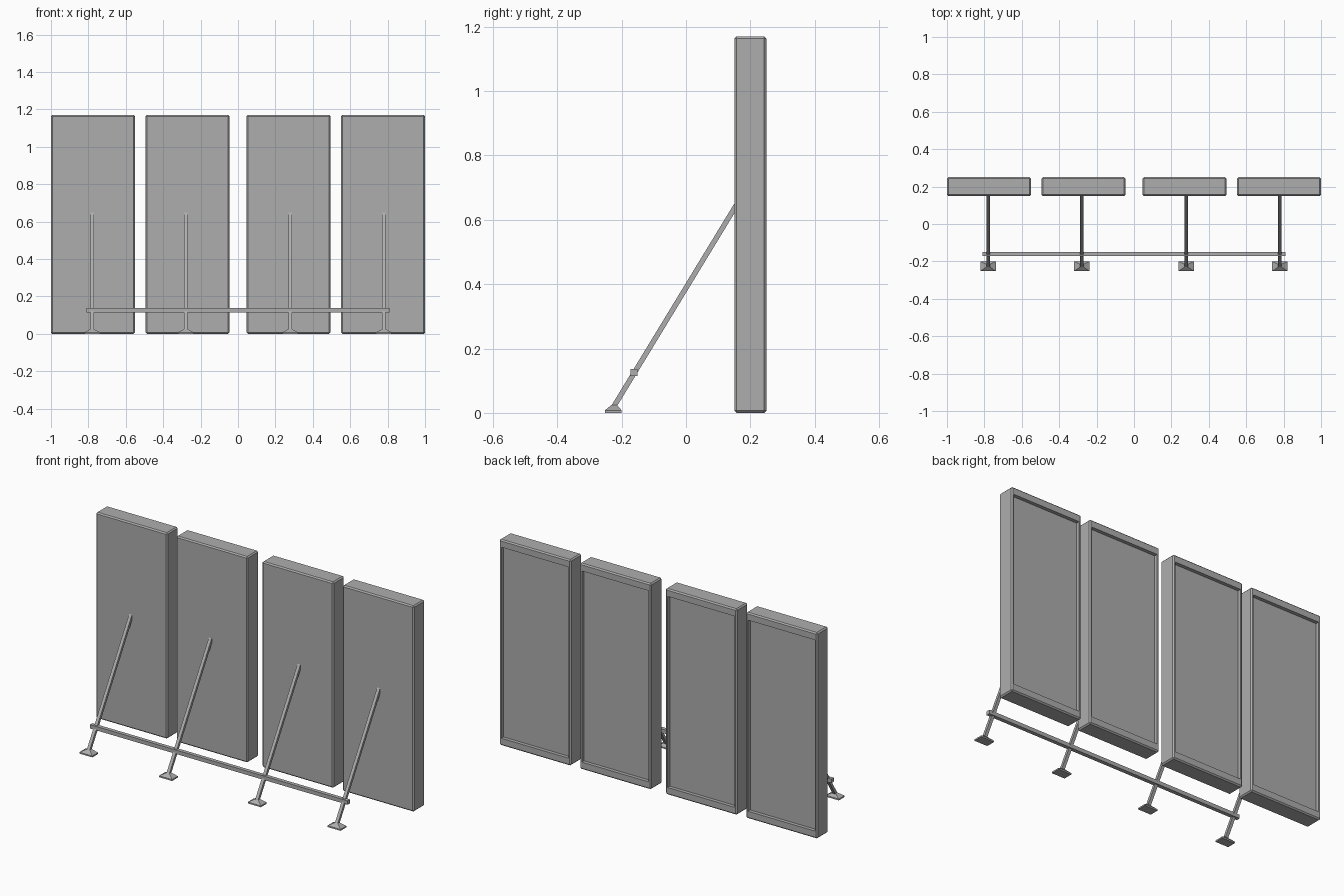
import bpy, bmesh
from mathutils import Vector, Matrix

cube = bpy.data.objects.get("Cube")
if cube:
    bpy.data.objects.remove(cube, do_unlink=True)

GREY = (0.42, 0.42, 0.42, 1)
mat = bpy.data.materials.new("plain grey")
mat.use_nodes = True
mat.diffuse_color = GREY
mat.node_tree.nodes["Principled BSDF"].inputs["Base Color"].default_value = GREY


def finish(name, bm):
    bmesh.ops.recalc_face_normals(bm, faces=bm.faces)
    mesh = bpy.data.meshes.new(name)
    bm.to_mesh(mesh)
    bm.free()
    mesh.materials.append(mat)
    obj = bpy.data.objects.new(name, mesh)
    bpy.context.collection.objects.link(obj)
    return obj


def box(size, centre):
    bm = bmesh.new()
    bmesh.ops.create_cube(bm, size=1)
    bmesh.ops.scale(bm, vec=size, verts=bm.verts)
    bmesh.ops.translate(bm, vec=centre, verts=bm.verts)
    return bm


def panel(name, x):
    # Chamfered slab with a shallow framed recess in its back
    width, depth, height = 0.449, 0.1, 1.17
    bm = box((width, depth, height), (x, 0.2, height / 2))
    bmesh.ops.bevel(bm, geom=bm.edges[:], offset=0.007, segments=1, affect='EDGES')
    back = max(bm.faces, key=lambda f: f.calc_center_median().y)
    bmesh.ops.inset_individual(bm, faces=[back], thickness=0.01)
    # Wider rails at top and bottom than at the sides
    for v in back.verts:
        v.co.z += 0.028 if v.co.z < height / 2 else -0.028
    floor = bmesh.ops.extrude_face_region(bm, geom=[back])["geom"]
    bmesh.ops.translate(bm, vec=(0, -0.02, 0),
                        verts=[g for g in floor if isinstance(g, bmesh.types.BMVert)])
    if back.is_valid:
        bmesh.ops.delete(bm, geom=[back], context='FACES_ONLY')
    finish(name, bm)


def strut(name, x):
    # Square bar leaning from the foot up to the panel front
    start, end = Vector((x, -0.226, 0.017)), Vector((x, 0.156, 0.645))
    axis = end - start
    bm = box((0.018, 0.016, axis.length), (0, 0, 0))
    up = axis.normalized()
    side = Vector((1, 0, 0))
    turn = Matrix((side, up.cross(side), up)).transposed().to_4x4()
    bmesh.ops.transform(bm, matrix=Matrix.Translation((start + end) / 2) @ turn, verts=bm.verts)
    finish(name, bm)


def foot(name, x):
    # Thin plate rising to a small tapered socket
    bm = box((0.082, 0.052, 0.008), (x, -0.226, 0.004))
    top = max(bm.faces, key=lambda f: f.calc_center_median().z)
    bmesh.ops.inset_individual(bm, faces=[top], thickness=0.002)
    for v in top.verts:
        v.co.x = x + (0.01 if v.co.x > x else -0.01)
        v.co.y = -0.223 + (0.008 if v.co.y > -0.226 else -0.008)
        v.co.z = 0.025
    finish(name, bm)


# Four panels, each with its own strut and foot
for side, sign in (("right", -1), ("left", 1)):
    for place, px, sx in (("outer", 0.7755, 0.78), ("inner", 0.27, 0.279)):
        panel(f"{side}_{place}_panel", sign * px)
        strut(f"{side}_{place}_strut", sign * sx)
        foot(f"{side}_{place}_foot", sign * sx)

# Rail joining the struts
finish("cross_rail", box((1.62, 0.022, 0.022), (0, -0.161, 0.126)))
